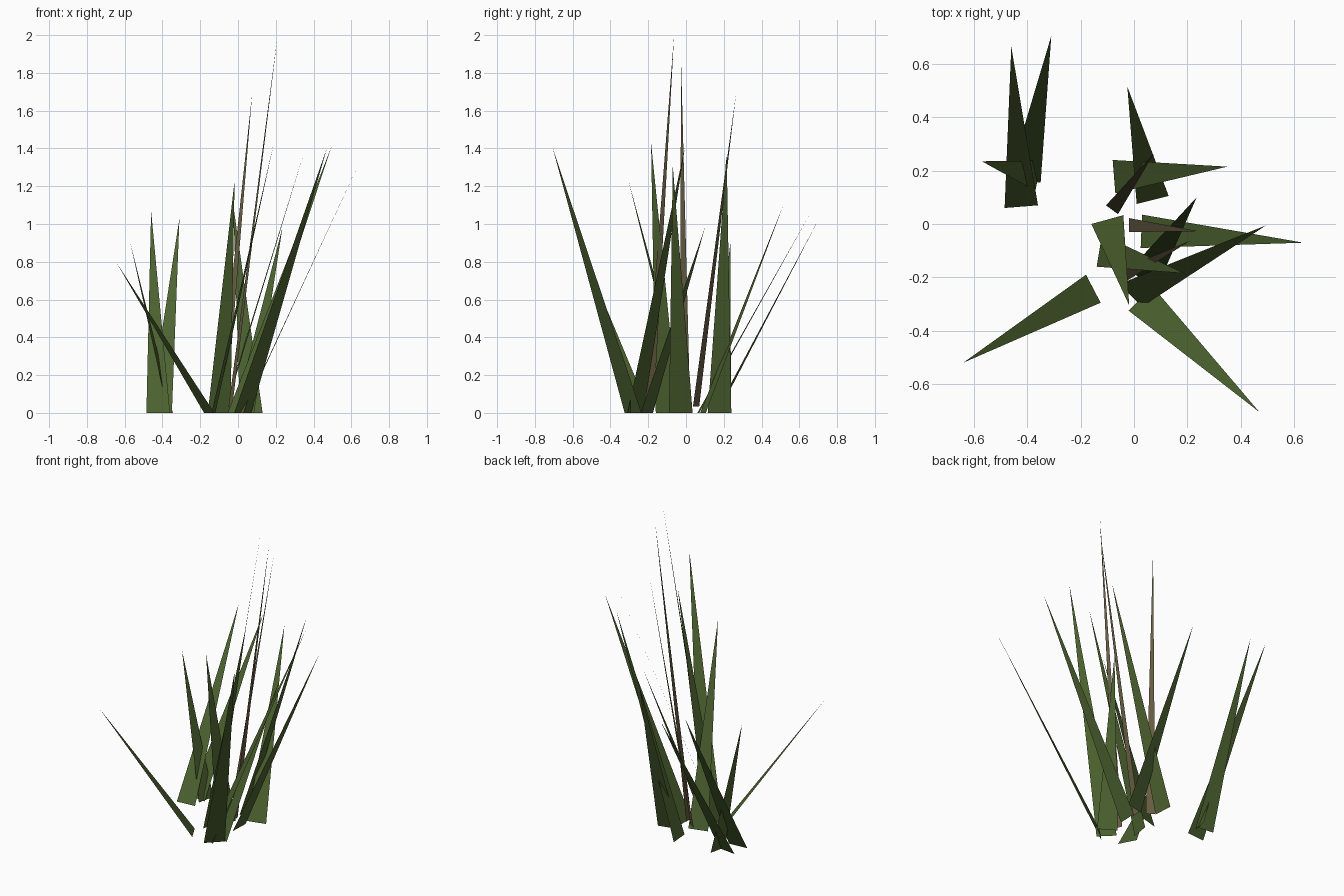
import bpy


def material(name, rgb):
    m = bpy.data.materials.new(name)
    m.diffuse_color = (*rgb, 1)
    return m


green = material("leaf_green", (0.075, 0.125, 0.03))
brown = material("stalk_brown", (0.14, 0.11, 0.055))


def blade(name, a, b, tip, mat, z0=0.0):
    """Single flat triangle from a base edge a-b up to a tip."""
    me = bpy.data.meshes.new(name)
    me.from_pydata([(*a, z0), (*b, z0), tip], [], [(0, 1, 2)])
    me.materials.append(mat)
    ob = bpy.data.objects.new(name, me)
    bpy.context.collection.objects.link(ob)


# Wide grass blades: base corner, base corner, tip
blades = [
    ((-0.485, 0.06), (-0.36, 0.07), (-0.46, 0.665, 1.07)),
    ((-0.47, 0.17), (-0.35, 0.155), (-0.31, 0.705, 1.03)),
    ((-0.345, 0.238), (-0.37, 0.124), (-0.57, 0.235, 0.90)),
    ((-0.18, -0.19), (-0.125, -0.295), (-0.64, -0.52, 0.79)),
    ((-0.02, -0.325), (0.07, -0.235), (0.47, -0.705, 1.40)),
    ((-0.055, -0.225), (0.03, -0.31), (0.495, -0.005, 1.41)),
    ((0.03, 0.035), (0.025, -0.09), (0.635, -0.07, 1.31)),
    ((0.01, 0.075), (0.13, 0.105), (-0.025, 0.515, 1.10)),
    ((-0.08, 0.24), (-0.07, 0.115), (0.35, 0.215, 1.38)),
    ((-0.02, -0.175), (0.085, -0.24), (0.235, 0.10, 0.98)),
    ((-0.16, 0.0), (-0.04, 0.033), (-0.018, -0.305, 1.23)),
    ((-0.14, -0.16), (-0.12, -0.04), (0.19, -0.185, 1.43)),
]
for i, (a, b, t) in enumerate(blades):
    blade(f"grass_blade_{i + 1}", a, b, t, green)

# Narrow tall dry stalks
stalks = [
    ((-0.105, 0.07), (-0.06, 0.037), (0.075, 0.265, 1.69)),
    ((-0.05, -0.17), (-0.03, -0.215), (0.21, -0.063, 2.0)),
    ((-0.018, 0.022), (-0.018, -0.03), (0.242, -0.027, 1.90)),
]
for i, (a, b, t) in enumerate(stalks):
    blade(f"dry_stalk_{i + 1}", a, b, t, brown, 0.035)
